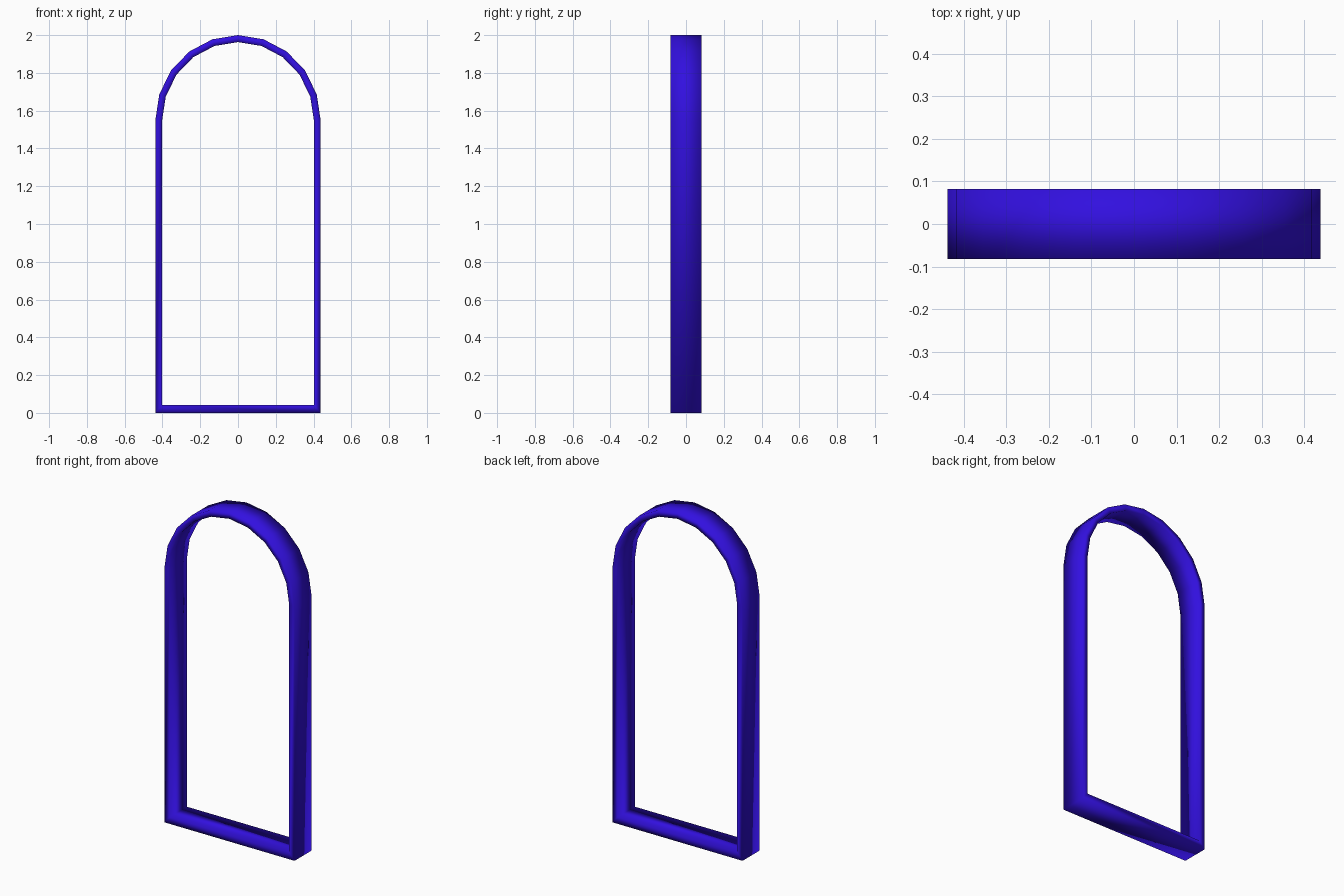
import bpy, bmesh, math

if "Cube" in bpy.data.objects:
    bpy.data.objects.remove(bpy.data.objects["Cube"])

HALF_DEPTH = 0.082
SPRING_Z = 1.547   # height where the arch begins
ARCH_SEGMENTS = 10

mat = bpy.data.materials.new("deep blue")
mat.diffuse_color = (0.032, 0.005, 0.74, 1.0)
mat.use_nodes = True
mat.node_tree.nodes["Principled BSDF"].inputs["Base Color"].default_value = mat.diffuse_color


def arch_outline(half_width, rise, bottom):
    """Closed outline: two bottom corners and a faceted half-ellipse."""
    pts = [(-half_width, bottom), (half_width, bottom)]
    for i in range(ARCH_SEGMENTS + 1):
        a = math.pi * i / ARCH_SEGMENTS
        pts.append((half_width * math.cos(a), SPRING_Z + rise * math.sin(a)))
    return pts


# Arched frame: outer and inner outlines, front and back, joined in rings
bm = bmesh.new()
outer = arch_outline(0.438, 0.453, 0.0)
inner = arch_outline(0.402, 0.416, 0.042)
loops = []
for outline, y in ((outer, -HALF_DEPTH), (outer, HALF_DEPTH),
                   (inner, HALF_DEPTH), (inner, -HALF_DEPTH)):
    loops.append([bm.verts.new((x, y, z)) for x, z in outline])

n = len(outer)
for k in range(4):
    a, b = loops[k], loops[(k + 1) % 4]
    for i in range(n):
        j = (i + 1) % n
        face = bm.faces.new((a[i], a[j], b[j], b[i]))
        face.smooth = True
bmesh.ops.recalc_face_normals(bm, faces=bm.faces[:])

mesh = bpy.data.meshes.new("arched_frame")
bm.to_mesh(mesh)
bm.free()
mesh.materials.append(mat)
frame = bpy.data.objects.new("arched_frame", mesh)
bpy.context.collection.objects.link(frame)
